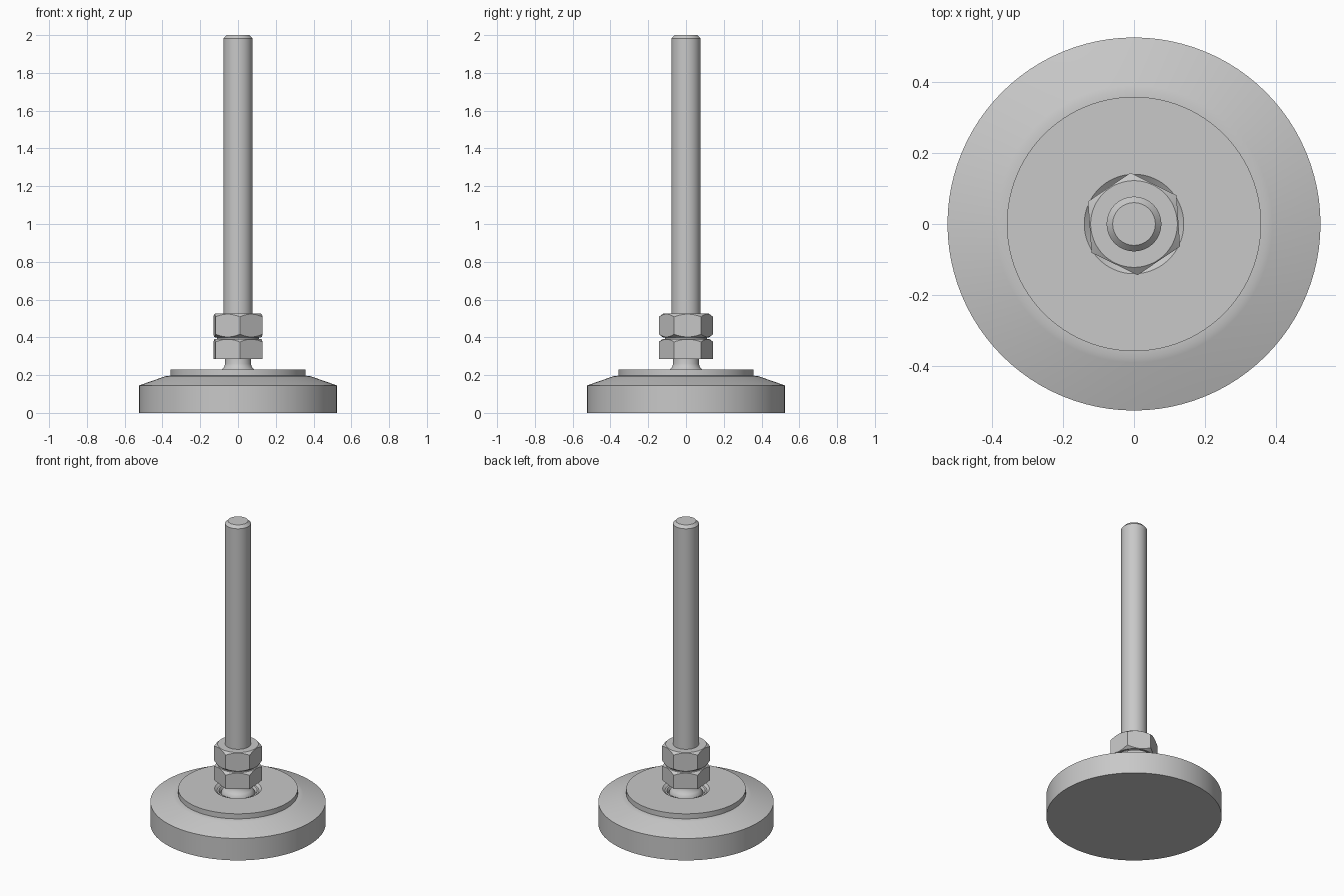
import bpy, bmesh, math

cube = bpy.data.objects.get("Cube")
if cube:
    bpy.data.objects.remove(cube, do_unlink=True)

GREY = (0.58, 0.58, 0.58, 1.0)
steel = bpy.data.materials.new("plain grey")
steel.use_nodes = True
steel.diffuse_color = GREY
steel.node_tree.nodes["Principled BSDF"].inputs["Base Color"].default_value = GREY


def skin_rings(name, rings, angle):
    """Join closed rings of points from bottom to top and cap both ends."""
    bm = bmesh.new()
    loops = [[bm.verts.new(p) for p in ring] for ring in rings]
    n = len(loops[0])
    for low, high in zip(loops, loops[1:]):
        for i in range(n):
            j = (i + 1) % n
            bm.faces.new((low[i], low[j], high[j], high[i]))
    bm.faces.new(loops[0][::-1])
    bm.faces.new(loops[-1])
    mesh = bpy.data.meshes.new(name)
    bm.to_mesh(mesh)
    bm.free()
    mesh.materials.append(steel)
    obj = bpy.data.objects.new(name, mesh)
    bpy.context.collection.objects.link(obj)
    bpy.ops.object.select_all(action='DESELECT')
    obj.select_set(True)
    bpy.context.view_layer.objects.active = obj
    bpy.ops.object.shade_smooth_by_angle(angle=math.radians(angle))
    return obj


def lathe(name, profile, sides=96, angle=25):
    """Turn a list of (radius, height) points around z."""
    turns = [2 * math.pi * i / sides for i in range(sides)]
    return skin_rings(name, [[(r * math.cos(a), r * math.sin(a), z) for a in turns]
                             for r, z in profile], angle)


def hex_nut(name, z0, z1, bevel_bottom, apothem=0.125, turn=math.radians(4)):
    """Hexagonal nut whose corners are cut by a cone, giving curved chamfer edges."""
    sides, flat, slope = 96, 0.122, 0.75
    bottom, low, high, top = [], [], [], []
    for i in range(sides):
        a = 2 * math.pi * i / sides
        # distance to the hexagon, with corners on the y axis before turning
        r = apothem / math.cos((a + math.pi / 6) % (math.pi / 3) - math.pi / 6)
        drop = (r - flat) * slope
        c, s = math.cos(a + turn), math.sin(a + turn)
        rim = flat if bevel_bottom else r - 0.001
        bottom.append((rim * c, rim * s, z0))
        low.append((r * c, r * s, z0 + (drop if bevel_bottom else 0.001)))
        high.append((r * c, r * s, z1 - drop))
        top.append((flat * c, flat * s, z1))
    return skin_rings(name, [bottom, low, high, top], 25)


# Foot: wide pad with sloping shoulder
lathe("foot_pad", [(0.525, 0), (0.525, 0.145), (0.39, 0.192), (0.375, 0.196), (0.355, 0.197)])

# Raised disc with a stepped socket around the ball joint
lathe("socket_disc", [(0.358, 0.19), (0.358, 0.23), (0.14, 0.23), (0.125, 0.218),
                      (0.115, 0.218), (0.105, 0.20)])

# Neck flaring out into the socket
lathe("ball_neck", [(0.10, 0.195), (0.098, 0.215), (0.085, 0.232), (0.074, 0.242),
                    (0.068, 0.26), (0.068, 0.30)], angle=40)

# Fixed hexagon and lock nut with a narrow gap between them
hex_nut("lower_hexagon", 0.285, 0.392, False)
lathe("gap_collar", [(0.112, 0.385), (0.112, 0.408)])
hex_nut("lock_nut", 0.40, 0.525, True)

# Long stem with chamfered tip
lathe("stem", [(0.077, 0.38), (0.077, 1.982), (0.06, 2.0)])
